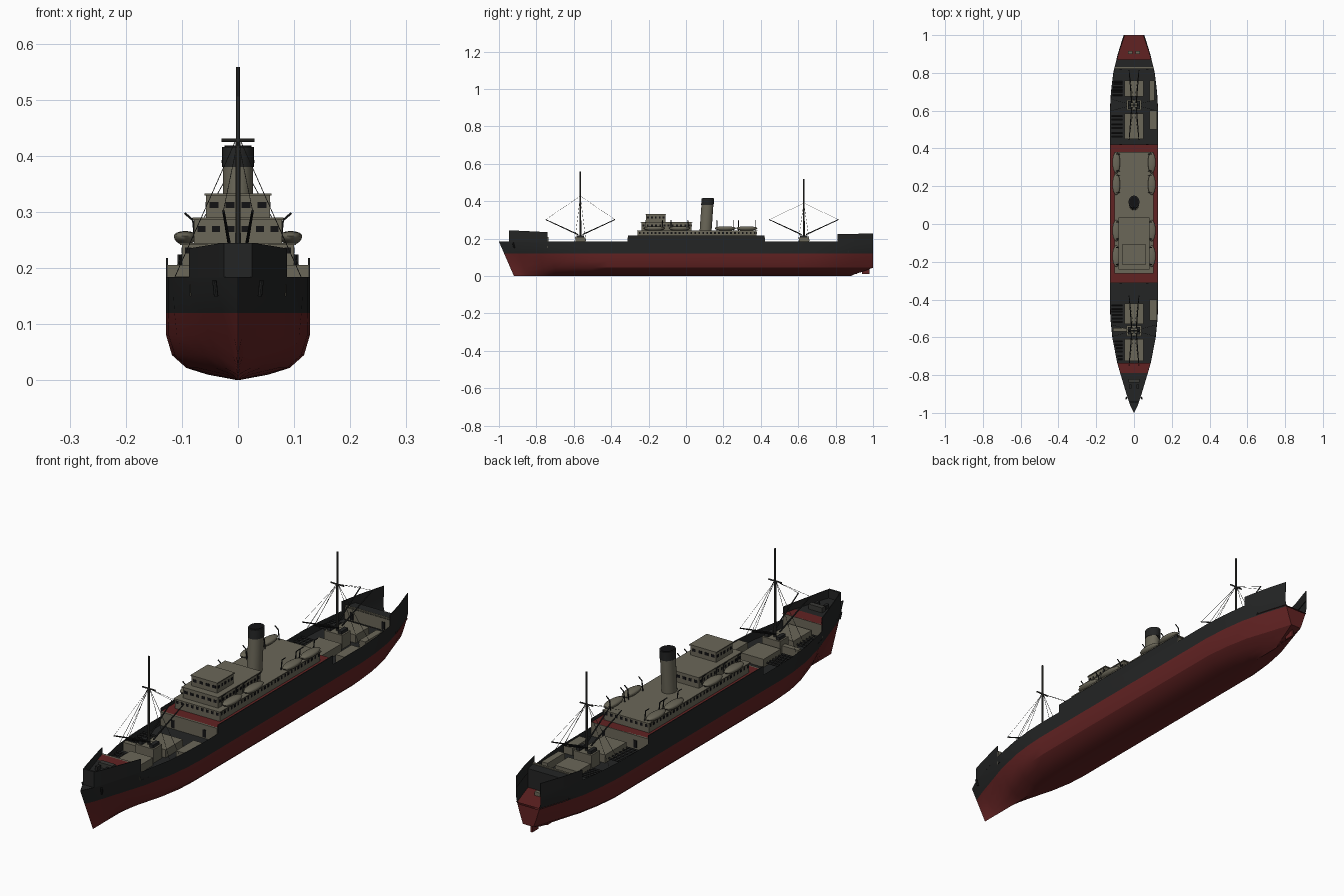
import bpy, bmesh, math
from mathutils import Vector

cube = bpy.data.objects.get("Cube")
if cube:
    bpy.data.objects.remove(cube, do_unlink=True)


def material(name, rgb):
    m = bpy.data.materials.new(name)
    m.use_nodes = True
    col = (*rgb, 1)
    m.diffuse_color = col
    b = next(n for n in m.node_tree.nodes if n.type == 'BSDF_PRINCIPLED')
    b.inputs["Base Color"].default_value = col
    b.inputs["Roughness"].default_value = 0.8
    return m


RED = material("hull_red", (0.12, 0.016, 0.016))
BLACK = material("hull_black", (0.017, 0.018, 0.018))
BEIGE = material("house_beige", (0.145, 0.135, 0.098))
GLASS = material("window_black", (0.006, 0.006, 0.007))
GREY = material("mast_grey", (0.04, 0.04, 0.036))


def finish(name, bm, *mats):
    me = bpy.data.meshes.new(name)
    bmesh.ops.recalc_face_normals(bm, faces=bm.faces)
    bm.to_mesh(me)
    bm.free()
    ob = bpy.data.objects.new(name, me)
    bpy.context.collection.objects.link(ob)
    for m in mats:
        me.materials.append(m)
    return ob


def smooth(ob, angle=35):
    bpy.ops.object.select_all(action='DESELECT')
    ob.select_set(True)
    bpy.context.view_layer.objects.active = ob
    bpy.ops.object.shade_smooth_by_angle(angle=math.radians(angle))


def box(name, x, y, z, mat):
    # x, y, z are (low, high) pairs
    bm = bmesh.new()
    bmesh.ops.create_cube(bm, size=1)
    for v in bm.verts:
        v.co = [r[0] if c < 0 else r[1] for c, r in zip(v.co, (x, y, z))]
    return finish(name, bm, mat)


def rod(name, a, b, r, mat, r2=None, sides=8):
    a, b = Vector(a), Vector(b)
    bm = bmesh.new()
    bmesh.ops.create_cone(bm, cap_ends=True, segments=sides, radius1=r,
                          radius2=r if r2 is None else r2, depth=(b - a).length)
    rot = Vector((0, 0, 1)).rotation_difference(b - a)
    for v in bm.verts:
        v.co = rot @ v.co + (a + b) / 2
    return finish(name, bm, mat)


# Deck plan: (y, half width)
PLAN = [(-1, 0), (-.96, .02), (-.92, .034), (-.8, .07), (-.73, .09), (-.6, .115),
        (-.5, .125), (-.42, .128), (.6, .128), (.7, .122), (.8, .11), (.9, .086), (1, .055)]


def half(y):
    for (a, wa), (b, wb) in zip(PLAN, PLAN[1:]):
        if y <= b:
            return wa + (wb - wa) * (y - a) / (b - a)
    return PLAN[-1][1]


def stations(y0, y1):
    return [y0] + [y for y, _ in PLAN if y0 < y < y1] + [y1]


# Hull shell: (height, width fraction, fineness, stern cutback)
LEVELS = [(0, 0, 2.2, .12), (.01, .42, 1.7, .1), (.022, .72, 1.3, .06), (.045, .92, .9, 0),
          (.08, 1, .5, 0), (.12, 1, .15, 0), (.15, 1, 0, 0), (.184, 1, 0, 0)]
bm = bmesh.new()
ends = {}
for s in (-1, 1):
    rows = []
    for z, frac, fine, cut in LEVELS:
        row = []
        for y0, w in PLAN:
            y = y0 + .08 * (1 - z / .184) * max(0, -y0 - .5) * 2 - cut * max(0, y0 - .5) * 2
            row.append(bm.verts.new((s * w * frac * (w / .128) ** fine, y, z)))
        rows.append(row)
    for lo, hi in zip(rows, rows[1:]):
        for i in range(len(PLAN) - 1):
            f = bm.faces.new((lo[i], lo[i + 1], hi[i + 1], hi[i]))
            f.material_index = int(lo[0].co.z > .11)
    ends[s] = [r[-1] for r in rows]
for i in range(5):
    bm.faces.new((ends[-1][i], ends[1][i], ends[1][i + 1], ends[-1][i + 1]))
bmesh.ops.remove_doubles(bm, verts=bm.verts, dist=.0002)
smooth(finish("hull", bm, RED, BLACK), 30)


def side_plates(name, y0, y1, z0, za, zb):
    # thin bulwarks following the deck plan on both sides
    bm = bmesh.new()
    for s in (-1, 1):
        prev = None
        for y in stations(y0, y1):
            top = za + (zb - za) * (y - y0) / (y1 - y0)
            w = half(y)
            ring = [bm.verts.new((s * x, y, z)) for x, z in
                    ((w, z0), (w, top), (w - .003, top), (w - .003, z0))]
            if prev:
                for k in range(4):
                    bm.faces.new((prev[k], ring[k], ring[k - 1], prev[k - 1]))
            else:
                bm.faces.new(ring)
            prev = ring
        bm.faces.new(prev)
    return finish(name, bm, BLACK)


def deck(name, y0, y1, z, mat):
    bm = bmesh.new()
    ys = stations(y0, y1)
    pts = [(half(y) - .001, y) for y in ys] + [(.001 - half(y), y) for y in reversed(ys)]
    bm.faces.new([bm.verts.new((x, y, z)) for x, y in pts])
    return finish(name, bm, mat)


def bulkhead(name, y, z0, z1, mat=BEIGE):
    w = half(y) - .002
    return box(name, (-w, w), (y - .004, y + .004), (z0, z1), mat)


side_plates("forecastle_bulwark", -.945, -.74, .183, .245, .235)
side_plates("midship_bulwark", -.31, .42, .183, .218, .218)
side_plates("poop_bulwark", .81, 1, .183, .224, .228)
deck("bow_deck", -.995, -.94, .182, BLACK)
deck("forecastle_deck", -.945, -.79, .21, BLACK)
deck("forecastle_aft_deck", -.79, -.735, .21, RED)
deck("fore_well_deck", -.74, -.31, .15, BLACK)
deck("midship_deck", -.31, .42, .205, RED)
deck("aft_well_deck", .42, .82, .15, BLACK)
deck("poop_deck", .82, .87, .2, BLACK)
deck("stern_deck", .865, 1, .125, RED)
bulkhead("bow_breakwater", -.942, .18, .245, BLACK)
bulkhead("forecastle_bulkhead", -.74, .15, .21)
bulkhead("midship_front_bulkhead", -.308, .15, .205)
bulkhead("midship_rear_bulkhead", .418, .15, .205)
bulkhead("poop_front_bulkhead", .826, .15, .204)
bulkhead("poop_rear_bulkhead", .868, .125, .2, BLACK)
for s in (-1, 1):
    for y in (-.313, .423, .82):
        box("bulkhead_door", (s * .07 - .007, s * .07 + .007), (y - .001, y + .001), (.155, .185), GLASS)
    rod("anchor", (s * .042, -.925, .178), (s * .039, -.918, .15), .004, BLACK)
    box("forecastle_bollard", (s * .02 - .006, s * .02 + .006), (-.87, -.85), (.21, .226), BLACK)
    box("stern_bollard", (s * .02 - .012, s * .02 + .012), (.9, .915), (.125, .14), BEIGE)
box("windlass", (-.03, .03), (-.84, -.82), (.21, .23), GREY)
rod("propeller_post", (0, .907, .012), (0, .907, .05), .007, RED)
box("rudder", (-.004, .004), (.94, .98), (.01, .06), RED)


# Deckhouses with rows of windows on every wall
def house(name, w, y0, y1, z0, z1, wz, n_side, n_front):
    box(name, (-w, w), (y0, y1), (z0, z1 - .004), BEIGE)
    box(name + "_roof", (-w - .003, w + .003), (y0 - .004, y1 + .004), (z1 - .004, z1), BEIGE)
    step = (y1 - y0) / n_side
    for i in range(n_side):
        y = y0 + (i + .5) * step
        for s in (-1, 1):
            box(name + "_side_window", (s * w - .001, s * w + .001),
                (y - step * .22, y + step * .22), (wz, wz + .011), GLASS)
    step = 2 * w / n_front
    for i in range(n_front):
        x = -w + (i + .5) * step
        for y in (y0, y1):
            box(name + "_end_window", (x - step * .27, x + step * .27),
                (y - .001, y + .001), (wz, wz + .011), GLASS)


house("lower_house", .1, -.258, .378, .205, .245, .226, 30, 9)
house("upper_house", .078, -.238, .03, .245, .29, .264, 12, 6)
house("bridge", .057, -.213, -.11, .29, .333, .307, 5, 4)


# Raked oval funnel with a dark cap
def funnel(name, z0, z1, grow, mat):
    bm = bmesh.new()
    bmesh.ops.create_cone(bm, cap_ends=True, segments=24, radius1=1, radius2=1, depth=1)
    for v in bm.verts:
        z = z0 + (v.co.z + .5) * (z1 - z0)
        v.co = (v.co.x * (.027 + grow), .105 + (z - .245) * .07 + v.co.y * (.032 + grow), z)
    smooth(finish(name, bm, mat))


funnel("funnel", .245, .385, 0, BEIGE)
funnel("funnel_cap", .38, .416, .0015, BLACK)
funnel("funnel_mouth", .416, .418, -.003, GLASS)

# Lifeboats and davits
for s in (-1, 1):
    for y in (-.17, -.035, .21, .325):
        bm = bmesh.new()
        bmesh.ops.create_uvsphere(bm, u_segments=14, v_segments=8, radius=1)
        for v in bm.verts:
            v.co = (s * .094 + v.co.x * .021, y + v.co.y * .057, .257 + v.co.z * (.016 if v.co.z < 0 else .009))
        smooth(finish("lifeboat", bm, BEIGE), 60)
        for d in (-.045, .045):
            rod("davit_post", (s * .076, y + d, .245), (s * .08, y + d, .285), .0022, BLACK, sides=6)
            rod("davit_arm", (s * .08, y + d, .285), (s * .095, y + d, .298), .0022, BLACK, sides=6)

# Masts, derricks and rigging
for y, top in ((-.565, .558), (.63, .52)):
    box("mast_house", (-.04, .04), (y - .027, y + .027), (.15, .205), BEIGE)
    rod("mast", (0, y, .2), (0, y, top), .0055, GREY, .0035, 10)
    rod("crosstree", (-.029, y, top - .13), (.029, y, top - .13), .003, GREY)
    for s in (-1, 1):
        box("winch", (s * .025 - .008, s * .025 + .008), (y - .02, y + .02), (.205, .217), BLACK)
        for d in (-1, 1):
            rod("derrick", (s * .012, y + d * .012, .222), (s * .026, y + d * .185, .302), .0032, BLACK, .0022)
            rod("shroud", (s * .004, y, top - .13), (s * (half(y) - .006), y + d * .03, .184), .0008, GREY, sides=4)
            rod("derrick_stay", (0, y, top - .13), (s * .026, y + d * .185, .302), .0006, GREY, sides=4)

# Cargo hatches, deck cargo and side lockers
for y0, y1 in ((-.725, -.61), (-.53, -.42), (.45, .585), (.675, .76)):
    box("cargo_hatch", (-.05, .05), (y0, y1), (.15, .182), BEIGE)
    for k in range(6):
        y = y0 + (k + .5) * (y1 - y0) / 6
        rod("deck_pipe", (-half(y) + .008, y, .168), (-.06, y, .168), .004, BLACK, sides=6)
for y0, y1 in ((-.51, -.4), (.5, .6), (.65, .76)):
    box("side_locker", (.083, half(y1) - .005), (y0, y1), (.15, .18), BEIGE)
box("fore_gangway", (-.112, -.04), (-.57, -.55), (.15, .185), BEIGE)
